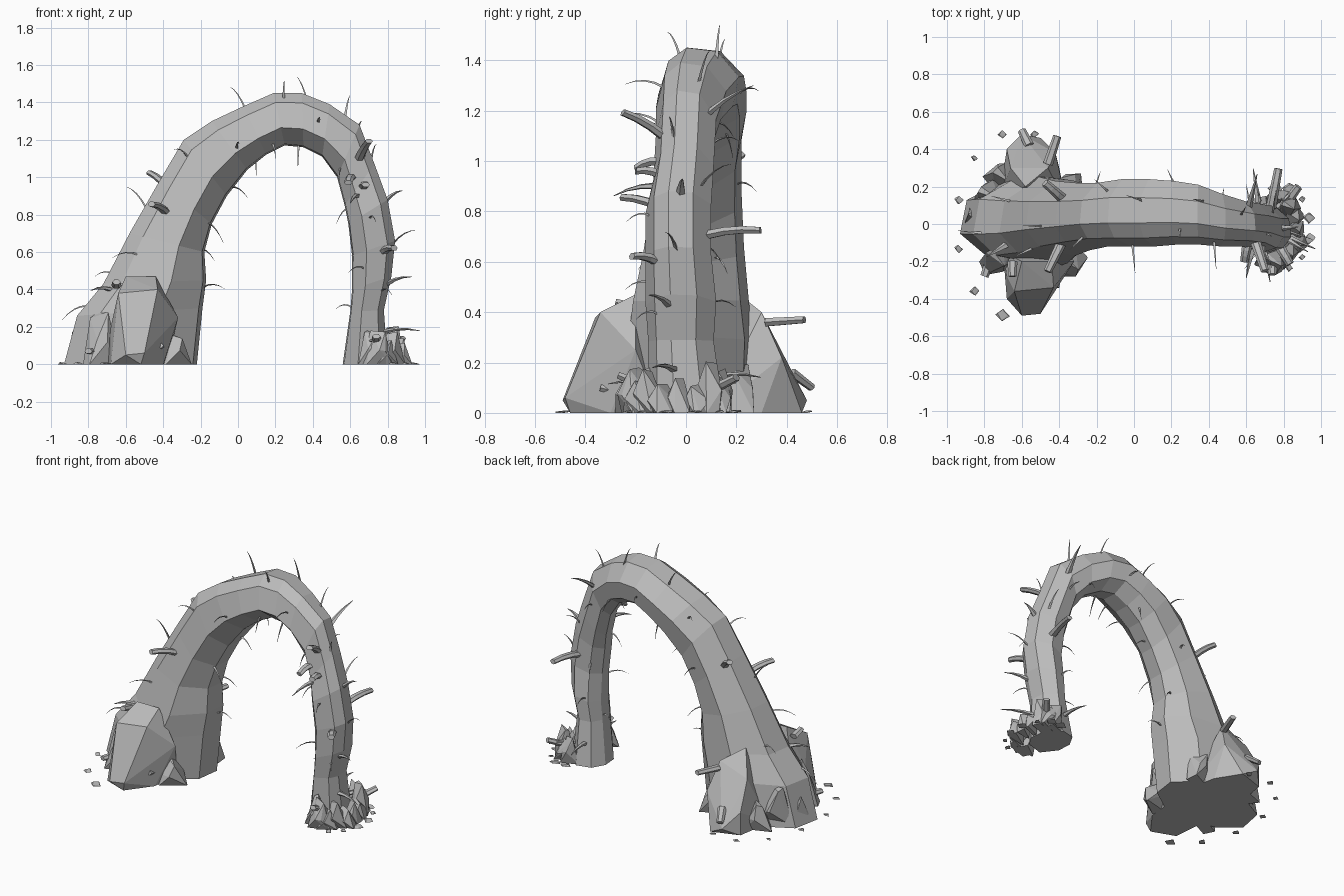
import bpy, bmesh, math, random
from mathutils import Vector

random.seed(7)
if "Cube" in bpy.data.objects:
    bpy.data.objects.remove(bpy.data.objects["Cube"])

STONE = (0.5, 0.5, 0.5, 1)
grey = bpy.data.materials.new("stone_grey")
grey.use_nodes = True
grey.diffuse_color = STONE
grey.node_tree.nodes["Principled BSDF"].inputs["Base Color"].default_value = STONE


def finish(bm, name):
    """Turn the finished bmesh into a named grey object."""
    bmesh.ops.recalc_face_normals(bm, faces=bm.faces)
    mesh = bpy.data.meshes.new(name)
    bm.to_mesh(mesh)
    bm.free()
    mesh.materials.append(grey)
    bpy.context.collection.objects.link(bpy.data.objects.new(name, mesh))


def loft(bm, rings):
    """Skin a list of equal-length point rings and cap both ends."""
    rows = [[bm.verts.new(point) for point in ring] for ring in rings]
    for lower, upper in zip(rows, rows[1:]):
        for i in range(len(lower)):
            j = (i + 1) % len(lower)
            bm.faces.new((lower[i], lower[j], upper[j], upper[i]))
    bm.faces.new(rows[0])
    bm.faces.new(rows[-1])


def hull(bm, points):
    """Faceted stone around a handful of points."""
    verts = [bm.verts.new(point) for point in points]
    result = bmesh.ops.convex_hull(bm, input=verts)
    inner = [v for v in result["geom_interior"] if isinstance(v, bmesh.types.BMVert)]
    bmesh.ops.delete(bm, geom=inner, context="VERTS")


def chunk(bm, x, y, radius, height, count=11):
    """Random squat rock that narrows towards its top."""
    points = []
    for i in range(count):
        angle = math.tau * i / count * 2 + random.uniform(-.3, .3)
        level = (0, .45, 1)[i % 3] * random.uniform(.8, 1)
        reach = radius * (1 - .5 * level) * random.uniform(.8, 1.1)
        points.append((x + reach * math.cos(angle), y + reach * math.sin(angle), height * level))
    hull(bm, points)


def tube(bm, root, tip, bend, start, end, sides, steps=3):
    """Tapered, slightly flattened, bent prism from root to tip."""
    axis = (tip - root).normalized()
    side = axis.cross(Vector((0, 0, 1)))
    side = side.normalized() if side.length > .1 else Vector((1, 0, 0))
    up = side.cross(axis)
    rings = []
    for k in range(steps + 1):
        t = k / steps
        centre = root.lerp(tip, t) + Vector((0, 0, bend * 4 * t * (1 - t)))
        radius = start + (end - start) * t
        turns = [math.tau * i / sides for i in range(sides)]
        rings.append([centre + side * radius * math.cos(a) + up * radius * .7 * math.sin(a)
                      for a in turns])
    loft(bm, rings)


# Arch: outer x, z and inner x, z of each cross-section, from thick to thin foot
outline = [
    (-.93, 0, -.22, 0), (-.86, .26, -.19, .3), (-.72, .43, -.17, .45), (-.58, .7, -.18, .6),
    (-.42, .98, -.14, .75), (-.29, 1.2, -.06, .9), (-.14, 1.3, .05, 1.04), (.03, 1.38, .15, 1.12),
    (.19, 1.45, .25, 1.17), (.34, 1.45, .35, 1.16), (.49, 1.39, .45, 1.11), (.65, 1.28, .53, 1),
    (.73, 1.07, .57, .85), (.8, .88, .59, .75), (.84, .66, .61, .58), (.82, .47, .61, .4),
    (.78, .29, .6, .28), (.8, 0, .56, 0)]
middle = [.02, .02, .02, .03, .04, .05, .06, .06, .06, .05, .02, 0, -.01, -.03, -.03, -.02, -.02, 0]
width = [.24, .25, .23, .2, .18, .17, .18, .18, .17, .16, .14, .12, .12, .13, .13, .14, .13, .15]
section = [(0, -.3), (.18, -.75), (.66, -1), (.97, -.35), (1, .3), (.8, .85), (.4, 1), (.05, .45)]
rings = [[Vector((ox + (ix - ox) * u, y + w * v, oz + (iz - oz) * u)) for u, v in section]
         for (ox, oz, ix, iz), y, w in zip(outline, middle, width)]
bm = bmesh.new()
loft(bm, rings)
finish(bm, "arch")


def sprout(station, corner):
    """Point on the arch skin and its outward direction."""
    s, c = int(station), int(corner)
    ring = [a.lerp(b, station - s) for a, b in zip(rings[s], rings[s + 1])]
    point = ring[c].lerp(ring[(c + 1) % len(ring)], corner - c)
    centre = sum(ring, Vector()) / len(ring)
    return point, (point - centre).normalized()


# Large boulders leaning on the thick foot
bm = bmesh.new()
hull(bm, [(-.68, -.4, 0), (-.52, -.46, 0), (-.4, -.3, 0), (-.38, -.1, 0), (-.7, -.15, 0),
          (-.6, -.49, .05), (-.5, -.48, .06), (-.64, -.36, .38), (-.43, -.34, .4),
          (-.6, -.2, .47), (-.44, -.2, .47), (-.32, -.2, .25), (-.68, -.28, .2)])
finish(bm, "front_boulder")
bm = bmesh.new()
hull(bm, [(-.68, .4, 0), (-.5, .46, 0), (-.4, .3, 0), (-.36, .1, 0), (-.72, .15, 0),
          (-.6, .48, .05), (-.66, .3, .33), (-.46, .3, .4), (-.58, .2, .48),
          (-.42, .38, .22), (-.68, .4, .15)])
finish(bm, "rear_boulder")

# Smaller rocks packed around both feet
bm = bmesh.new()
for x, y, radius, height in [(-.74, -.18, .11, .3), (-.78, .16, .11, .28), (-.34, -.2, .1, .17),
                             (-.36, .2, .1, .24), (-.7, .26, .1, .2), (-.85, .03, .08, .18)]:
    chunk(bm, x, y, radius, height)
finish(bm, "thick_foot_rocks")
bm = bmesh.new()
for i in range(10):
    angle = math.radians(-120 + 24 * i)
    chunk(bm, .76 + .1 * math.cos(angle), -.03 + .17 * math.sin(angle),
          random.uniform(.06, .09), random.uniform(.1, .21))
finish(bm, "thin_foot_rocks")

# Thick hexagonal stubs: station, corner and length on the arch
bm = bmesh.new()
for station, corner, length in [(11.5, 1.2, .18), (11.6, 2, .08), (12.2, 1.5, .08), (14.2, 1.1, .1),
                                (3.6, 1.2, .16), (4, 6.8, .14), (13.6, 6, .2)]:
    root, out = sprout(station, corner)
    tube(bm, root - out * .02, root + out * length, .01, .028, .022, 6)
finish(bm, "arch_stubs")

# Stubs on the rocks: root position and outward step
bm = bmesh.new()
for root, step in [((-.46, .32, .36), (.05, .15, .01)), ((-.56, .42, .16), (-.04, .08, -.06)),
                   ((-.65, -.2, .42), (0, -.08, .02)), ((-.77, -.2, .07), (-.03, -.08, 0)),
                   ((-.42, -.26, .08), (0, -.08, .02)), ((.74, -.2, .12), (0, -.07, .03)),
                   ((.82, .12, .1), (.06, .08, .04))]:
    tube(bm, Vector(root), Vector(root) + Vector(step), 0, .027, .022, 6)
finish(bm, "rock_stubs")

# Pointed thorns
bm = bmesh.new()
for station, corner, length in [(15.2, .2, .15), (16.4, 0, .2), (11, 6.3, .2), (12.2, 2, .16),
                                (1.8, .6, .12), (13, 7.5, .1), (16.6, 1.5, .18), (16.5, 5.5, .18),
                                (16.6, 6.7, .16)]:
    root, out = sprout(station, corner)
    tube(bm, root - out * .01, root + out * length, .012, .02, .002, 5)
finish(bm, "thorns")

# Thin curved grass blades spread over the whole arch
bm = bmesh.new()
for i in range(34):
    root, out = sprout(1.3 + i * .44, (i * 3 + random.random()) % 8)
    lean = Vector([random.uniform(-.5, .5) for axis in range(3)])
    tip = root + (out + lean).normalized() * random.uniform(.08, .15)
    tube(bm, root - out * .01, tip, .02, .009, .001, 3, 4)
finish(bm, "grass_blades")

# Flat chips lying on the ground around each foot
bm = bmesh.new()
for x, y, rx, ry, start in [(-.62, 0, .33, .5, 75), (.79, -.02, .15, .22, -75)]:
    for i in range(7):
        angle = math.radians(start + 30 * i)
        chunk(bm, x + rx * math.cos(angle), y + ry * math.sin(angle), random.uniform(.02, .045), .012, 8)
finish(bm, "ground_chips")
